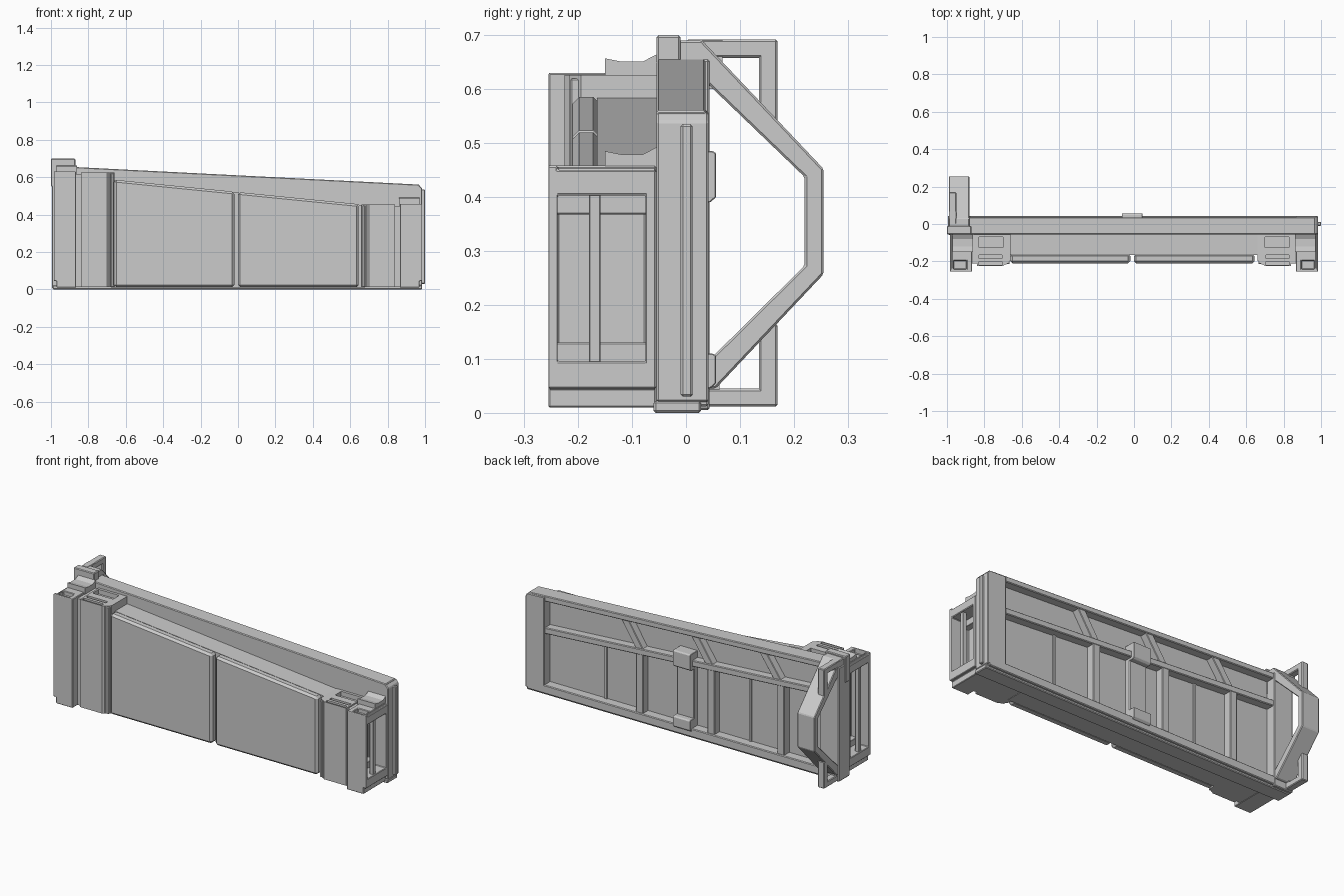
import bpy, bmesh


def prism(name, pts, axis, a, b, bevel=0.004):
    """Extrude a 2D profile along an axis: x takes (y,z), y takes (x,z), z takes (x,y)."""
    put = {'x': lambda p, t: (t, p[0], p[1]),
           'y': lambda p, t: (p[0], t, p[1]),
           'z': lambda p, t: (p[0], p[1], t)}[axis]
    bm = bmesh.new()
    lo = [bm.verts.new(put(p, a)) for p in pts]
    hi = [bm.verts.new(put(p, b)) for p in pts]
    bm.faces.new(lo)
    bm.faces.new(hi)
    n = len(pts)
    for i in range(n):
        j = (i + 1) % n
        bm.faces.new((lo[i], lo[j], hi[j], hi[i]))
    bmesh.ops.recalc_face_normals(bm, faces=bm.faces)
    mesh = bpy.data.meshes.new(name)
    bm.to_mesh(mesh)
    bm.free()
    ob = bpy.data.objects.new(name, mesh)
    bpy.context.collection.objects.link(ob)
    if bevel:
        mod = ob.modifiers.new("edge", 'BEVEL')
        mod.width = bevel
        mod.segments = 1
    return ob


def box(name, x0, x1, y0, y1, z0, z1, bevel=0.004):
    x0, x1 = sorted((x0, x1))
    return prism(name, [(x0, y0), (x1, y0), (x1, y1), (x0, y1)], 'z', z0, z1, bevel)


def cut(ob, *dims):
    cutter = box("cutter", *dims, 0)
    cutter.hide_render = True
    mod = ob.modifiers.new("cut", 'BOOLEAN')
    mod.operation = 'DIFFERENCE'
    mod.solver = 'EXACT'
    mod.object = cutter
    bpy.context.view_layer.objects.active = ob
    bpy.ops.object.modifier_apply(modifier=mod.name)
    bpy.data.objects.remove(cutter)


def rail_z(x):
    return 0.655 - (x + 0.88) * 0.051


def mid_z(x):
    return 0.50 - (x + 0.88) * 0.066


def panel_z(x):
    return 0.587 - (x + 0.665) * 0.1


# Sloped front panels with a narrow joint between them
for name, x0, x1 in (("front_panel_left", -0.662, -0.02), ("front_panel_right", 0.0, 0.645)):
    prism(name, [(x0, 0.012), (x1, 0.012), (x1, panel_z(x1)), (x0, panel_z(x0))],
          'y', -0.21, -0.16, 0.012)
prism("panel_core", [(-0.68, 0.01), (0.68, 0.01), (0.68, panel_z(0.68) - 0.003),
                     (-0.68, panel_z(-0.68) - 0.003)], 'y', -0.165, -0.05, 0)

# Infill plate behind panels and truss
prism("back_infill", [(-0.9, 0.02), (0.9, 0.02), (0.9, rail_z(0.9) - 0.01),
                      (-0.9, rail_z(-0.9) - 0.01)], 'y', -0.055, -0.012, 0)


# End pillars: the same stepped block, mirrored, with different heights
def pillar(side, s, h):
    outer = box(side + "_outer_pillar", s * 0.865, s * 0.985, -0.255, -0.055, 0.01, h, 0)
    cut(outer, s * 0.875, s * 1.1, -0.238, -0.075, 0.095, h - 0.055)
    cut(outer, s * 0.895, s * 0.965, -0.242, -0.195, h - 0.025, h + 0.1)
    cut(outer, s * 0.97, s * 1.1, -0.3, 0.0, 0.0, 0.045)
    cut(outer, s * 0.972, s * 1.1, -0.238, -0.05, h - 0.008, h + 0.1)
    mod = outer.modifiers.new("edge", 'BEVEL')
    mod.width = 0.004
    mod.segments = 1
    # Mullion and cavity rails on the open side
    box(side + "_side_mullion", s * 0.955, s * 0.978, -0.18, -0.158, 0.09, h - 0.05, 0.002)
    box(side + "_side_lower_rail", s * 0.87, s * 0.91, -0.24, -0.07, 0.09, 0.13, 0.002)
    box(side + "_side_upper_rail", s * 0.87, s * 0.91, -0.24, -0.07, h - 0.09, h - 0.05, 0.002)
    # Inner pillar with chamfered corner and top pockets
    pts = [(s * 0.84, -0.225), (s * 0.70, -0.225), (s * 0.69, -0.217), (s * 0.684, -0.217),
           (s * 0.66, -0.195), (s * 0.66, -0.055), (s * 0.84, -0.055)]
    inner = prism(side + "_inner_pillar", pts, 'z', 0.012, h - 0.004, 0)
    cut(inner, s * 0.70, s * 0.83, -0.125, -0.07, h - 0.03, h + 0.1)
    for y in (-0.21, -0.175):
        cut(inner, s * 0.705, s * 0.83, y - 0.009, y + 0.009, h - 0.02, h + 0.1)
    # Fluted joint and corner strip on the front
    box(side + "_pillar_joint", s * 0.835, s * 0.87, -0.21, -0.055, 0.012, h - 0.012, 0)
    box(side + "_pillar_strip", s * 0.665, s * 0.68, -0.214, -0.15, 0.012, h - 0.01, 0.003)
    # Dished saddle on top
    prism(side + "_saddle", [(-0.15, h - 0.01), (-0.15, h + 0.027), (-0.12, h + 0.021),
                             (-0.08, h + 0.021), (-0.055, h + 0.034), (-0.055, h - 0.01)],
          'x', s * 0.86, s * 0.97, 0)


pillar("left", -1, 0.63)
pillar("right", 1, 0.458)

# Bottom beam
box("bottom_beam", -0.985, 0.975, -0.055, 0.042, 0.012, 0.06)
box("base_skid", -0.99, 0.985, -0.06, 0.028, 0.0, 0.022)


# Sloping top and middle rails
def sloped(name, fz, thick, y0, y1, x0=-0.89, x1=0.97):
    prism(name, [(x0, fz(x0)), (x1, fz(x1)), (x1, fz(x1) - thick), (x0, fz(x0) - thick)],
          'y', y0, y1)


sloped("top_rail", rail_z, 0.032, -0.055, 0.036)
sloped("middle_rail", mid_z, 0.035, -0.03, 0.036)

# Leaning truss braces, both sides of the infill
for i, x in enumerate((-0.50, -0.07, 0.37)):
    b, t = x - 0.10, x
    prism(f"truss_brace_{i}", [(b - 0.025, mid_z(b) - 0.01), (b + 0.025, mid_z(b) - 0.01),
                               (t + 0.025, rail_z(t) - 0.02), (t - 0.025, rail_z(t) - 0.02)],
          'y', -0.05, 0.03, 0.003)

# Back uprights: main ones and slim ribs
for i, x in enumerate((-0.62, -0.18, 0.27)):
    box(f"back_upright_{i}", x - 0.023, x + 0.023, -0.03, 0.034, 0.04, mid_z(x) - 0.015)
for i, x in enumerate((-0.40, 0.51)):
    box(f"back_rib_{i}", x - 0.008, x + 0.008, -0.03, -0.004, 0.04, mid_z(x) - 0.015, 0.002)

# Central latch plate with two lugs
box("latch_plate", -0.065, 0.045, -0.03, 0.02, 0.04, 0.43)
for name, z0, z1 in (("upper_lug", 0.39, 0.485), ("lower_lug", 0.045, 0.11)):
    prism(name, [(-0.02, z0), (0.045, z0), (0.056, z0 + 0.01), (0.056, z1 - 0.004),
                 (0.05, z1), (-0.02, z1)], 'x', -0.065, 0.045, 0.002)

# Right end post with raised strip
prism("right_end_post", [(0.865, 0.02), (0.985, 0.02), (0.985, 0.54), (0.97, 0.556),
                         (0.865, 0.56)], 'y', -0.055, 0.042)
box("right_end_strip", 0.98, 1.0, -0.01, 0.012, 0.03, 0.535)

# Left end post
box("left_end_post", -0.995, -0.875, -0.055, 0.044, 0.005, 0.655)
box("left_post_cap", -1.0, -0.87, -0.055, -0.01, 0.55, 0.70)
box("left_post_head", -0.99, -0.88, -0.02, 0.03, 0.62, 0.69)

# Bent handle strut behind the left end
strut = [(0.0, 0.69), (0.03, 0.69), (0.255, 0.452), (0.255, 0.257), (0.055, 0.045), (0.03, 0.045),
         (0.03, 0.085), (0.22, 0.273), (0.22, 0.437), (0.04, 0.61), (0.0, 0.62)]
prism("handle_strut", strut, 'x', -0.99, -0.88)

# Corner brackets bracing the strut
for name, za, zb, v0, v1 in (("upper", 0.658, 0.692, 0.535, 0.692),
                             ("lower", 0.012, 0.045, 0.012, 0.165)):
    box(name + "_bracket_arm", -0.99, -0.95, 0.0, 0.17, za, zb)
    box(name + "_bracket_leg", -0.99, -0.95, 0.135, 0.17, v0, v1)
    box(name + "_bracket_root", -0.988, -0.952, 0.03, 0.068, min(za, 0.6), max(zb, 0.06), 0) \
        if name == "upper" else \
        box(name + "_bracket_root", -0.988, -0.952, 0.03, 0.062, 0.014, 0.1, 0)
